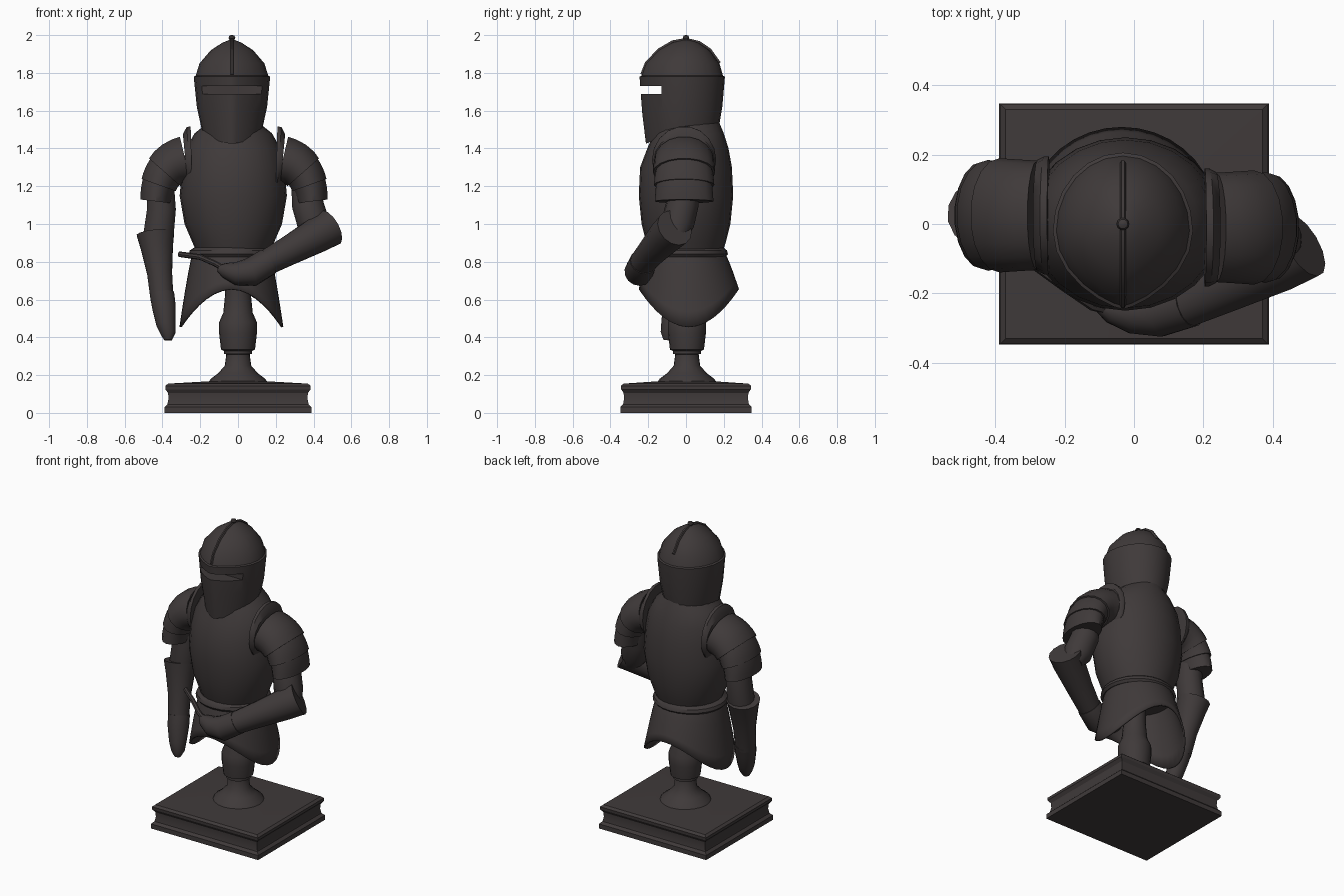
import bpy
import bmesh
import math
from mathutils import Vector

MID = -0.025  # the armour stands slightly off the plinth centre

cube = bpy.data.objects.get("Cube")
if cube:
    bpy.data.objects.remove(cube, do_unlink=True)

steel = bpy.data.materials.new("dark_steel")
steel_colour = (0.05, 0.042, 0.042, 1)
steel.use_nodes = True
steel.diffuse_color = steel_colour
steel.node_tree.nodes["Principled BSDF"].inputs["Base Color"].default_value = steel_colour


def skin(name, rings, capped=True, sharp=35):
    """Join rings of points into one surface and shade it."""
    bm = bmesh.new()
    loops = [[bm.verts.new(p) for p in ring] for ring in rings]
    count = len(loops[0])
    for low, high in zip(loops, loops[1:]):
        for i in range(count):
            j = (i + 1) % count
            bm.faces.new((low[i], low[j], high[j], high[i]))
    if capped:
        bm.faces.new(loops[0][::-1])
        bm.faces.new(loops[-1])
    bmesh.ops.recalc_face_normals(bm, faces=bm.faces)
    mesh = bpy.data.meshes.new(name)
    bm.to_mesh(mesh)
    bm.free()
    mesh.materials.append(steel)
    obj = bpy.data.objects.new(name, mesh)
    bpy.context.collection.objects.link(obj)
    shade(obj, sharp)
    return obj


def shade(obj, sharp=35):
    bpy.ops.object.select_all(action="DESELECT")
    obj.select_set(True)
    bpy.context.view_layer.objects.active = obj
    bpy.ops.object.shade_smooth_by_angle(angle=math.radians(sharp))


def stack(name, sections, x=0.0, sides=20, phase=0.0, keel=1.0, dips=(), **options):
    """Upright part from oval sections (z, y centre, x radius, y radius)."""
    rings = []
    for k, (z, cy, rx, ry) in enumerate(sections):
        dip = dips[k] if k < len(dips) else 0
        ring = []
        for i in range(sides):
            a = phase + math.tau * i / sides
            c, s = math.cos(a), math.sin(a)
            power = keel if s < 0 else 1
            ring.append((x + rx * math.copysign(abs(c) ** power, c),
                         cy + ry * s, z - dip * max(0, -s)))
        rings.append(ring)
    return skin(name, rings, **options)


def tube(name, stations, ref=(0, 1, 0), sides=14, **options):
    """Limb from stations (centre, radius along ref, radius across)."""
    points = [Vector(s[0]) for s in stations]
    rings = []
    for k, (_, along, across) in enumerate(stations):
        t = (points[min(k + 1, len(points) - 1)] - points[max(k - 1, 0)]).normalized()
        v = Vector(ref)
        v = (v - t * v.dot(t)).normalized()
        u = t.cross(v)
        angles = [math.tau * i / sides for i in range(sides)]
        rings.append([points[k] + v * along * math.cos(a) + u * across * math.sin(a)
                      for a in angles])
    return skin(name, rings, **options)


def limb(name, stations, **options):
    return tube(name, [((x, y, z), r, r) for x, y, z, r in stations], **options)


# Square moulded plinth
plinth = [(0, .39, .348), (.03, .39, .348), (.045, .374, .333), (.075, .368, .328),
          (.105, .37, .33), (.125, .385, .343), (.143, .385, .345), (.155, .37, .33),
          (.168, .14, .14)]
root = math.sqrt(2)
stack("plinth", [(z, 0, w * root, d * root) for z, w, d in plinth],
      sides=4, phase=math.pi / 4, sharp=25)

# Turned stand
profile = [(.155, .16), (.18, .145), (.21, .105), (.25, .07), (.31, .062), (.313, .075),
           (.328, .075), (.335, .09), (.42, .1), (.48, .1), (.53, .078), (.63, .068),
           (.85, .068)]
stack("stand", [(z, .005, r, r) for z, r in profile])

# Breastplate and backplate
stack("cuirass", [(.84, 0, .19, .19), (.9, 0, .215, .21), (1, 0, .258, .235),
                  (1.15, 0, .284, .25), (1.3, 0, .27, .243), (1.4, .01, .25, .215),
                  (1.48, .015, .205, .185), (1.54, .015, .13, .16)], x=MID, sides=24)

# Flared waist skirt, hanging low at both hips and arched front and back
rows = []
for s in (0, .12, .3, .55, .8, 1):
    row = []
    for i in range(36):
        a = math.tau * i / 36
        c, n = math.cos(a), math.sin(a)
        hem = .655 - .2 * c * c
        flare = s ** .8
        row.append((MID - .01 + (.2 + .075 * flare) * c,
                    .015 * flare + (.195 + .07 * flare) * n,
                    .865 + (hem - .865) * s))
    rows.append(row)
skirt = skin("waist_skirt", rows, capped=False)
thick = skirt.modifiers.new("thickness", "SOLIDIFY")
thick.thickness = .012
stack("waist_flange", [(.825, 0, .215, .21), (.84, 0, .228, .222), (.86, 0, .222, .217),
                       (.875, 0, .2, .2)], x=MID - .008, sides=24)

# Helmet with keeled front, brow step and pointed chin
helmet = stack("helmet", [(1.5, -.02, .16, .192), (1.62, -.02, .186, .212),
                          (1.755, -.02, .2, .224), (1.78, -.02, .202, .226),
                          (1.785, -.02, .192, .216), (1.85, -.018, .172, .195),
                          (1.92, -.01, .112, .135), (1.96, -.005, .05, .07),
                          (1.975, 0, .012, .015)],
               x=MID - .007, sides=24, keel=1.5, dips=(.075, .03))

# Eye slit, cut right across the front of the helmet
bpy.ops.mesh.primitive_cube_add(size=1, location=(MID - .007, -.23, 1.71))
cutter = bpy.context.object
cutter.name = "eye_slit_cutter"
cutter.scale = (.34, .2, .042)
cutter.hide_render = True
cutter.data.materials.append(steel)
cut = helmet.modifiers.new("eye_slit", "BOOLEAN")
cut.object = cutter
cut.solver = "EXACT"
bpy.context.view_layer.objects.active = helmet
bpy.ops.object.modifier_apply(modifier=cut.name)
bpy.data.objects.remove(cutter, do_unlink=True)
shade(helmet)

# Crest ridge and finial
tube("helmet_crest", [((MID - .007, y, z), .009, .012) for y, z in
                      ((-.232, 1.79), (-.208, 1.85), (-.142, 1.92), (-.07, 1.962),
                       (0, 1.975), (.07, 1.958), (.125, 1.92), (.175, 1.85))],
     ref=(1, 0, 0), sides=6)
stack("finial", [(1.96, 0, .02, .02), (1.975, 0, .013, .013), (1.985, 0, .018, .018),
                 (1.996, 0, .014, .014), (2, 0, .005, .005)], x=MID - .007, sides=10)


# Shoulder plates: collar and cap, then two overlapping lower plates
def shoulder_point(side, t, dy):
    p = Vector((.225, dy, 1.34)).lerp(Vector((.395, dy, 1.34)), t)
    q = Vector((.395, dy, 1.34)).lerp(Vector((.415, dy, 1.12)), t)
    p = p.lerp(q, t)
    p.x = MID + .004 + side * p.x
    return p


for side, label, dy in ((1, "left", -.01), (-1, "right", .025)):
    for part, start, end in (("cap", .1, .55), ("middle", .48, .78), ("lower", .7, 1)):
        plate = []
        for k in range(5):
            t = start + (end - start) * k / 4
            swell = .95 + .1 * k / 4
            plate.append((shoulder_point(side, t, dy), (.168 - .02 * t) * swell,
                          (.142 - .063 * t) * swell))
        tube(f"{label}_shoulder_{part}", plate, sides=18)
    tube(f"{label}_shoulder_collar",
         [(shoulder_point(side, t, dy), a, b) for t, a, b in
          ((0, .17, .178), (.04, .17, .178), (.1, .16, .14))], sides=18)

# Right arm hanging down
limb("right_upper_arm", [(-.41, .03, 1.22, .072), (-.405, .03, 1.08, .078),
                         (-.42, .03, .95, .082), (-.425, .02, .85, .07)])
limb("right_gauntlet_cuff", [(-.437, .03, .95, .102), (-.43, .015, .88, .088),
                             (-.415, -.015, .74, .068), (-.402, -.045, .6, .062)])
limb("right_hand", [(-.402, -.04, .63, .066), (-.392, -.06, .56, .064),
                    (-.382, -.08, .47, .052), (-.37, -.095, .42, .04),
                    (-.37, -.1, .385, .02)])

# Left arm folded across the waist
limb("left_upper_arm", [(.36, 0, 1.22, .08), (.37, -.02, 1.1, .086),
                        (.4, -.045, 1, .088), (.43, -.055, .93, .06)])
limb("left_gauntlet_cuff", [(.487, -.06, .98, .102), (.42, -.1, .942, .096),
                            (.28, -.17, .865, .08), (.14, -.235, .79, .068)], ref=(0, 0, 1))
limb("left_hand", [(.16, -.225, .8, .074), (.07, -.25, .745, .077),
                   (-.01, -.255, .738, .062), (-.07, -.245, .755, .04),
                   (-.1, -.235, .765, .02)], ref=(0, 0, 1))

# Belt strap running into the hand
limb("belt_strap", [(-.31, -.1, .84, .015), (-.2, -.18, .825, .015),
                    (-.12, -.235, .79, .015), (.02, -.27, .71, .015)],
     ref=(0, 0, 1), sides=8)
